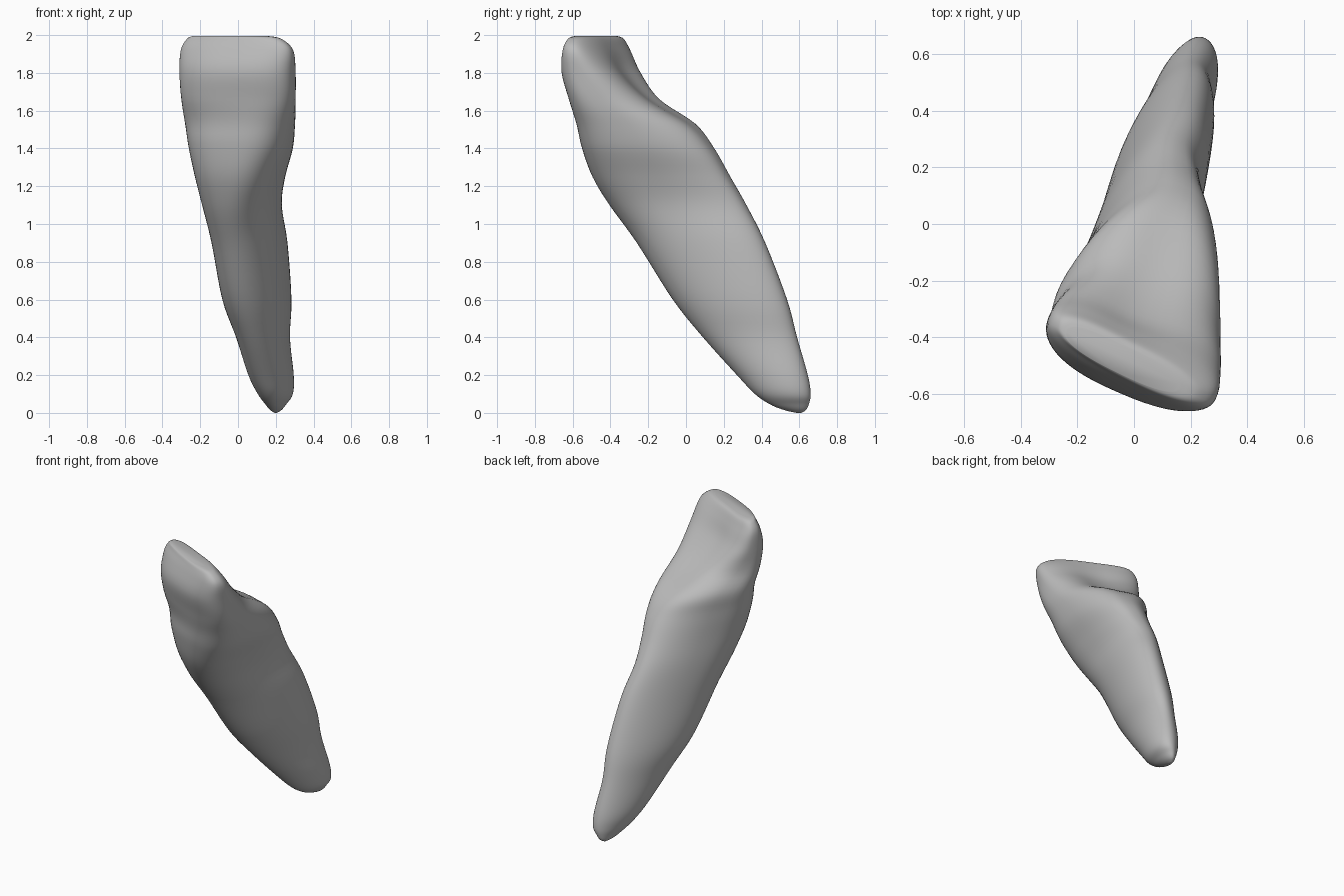
import bpy, bmesh, math

cube = bpy.data.objects.get("Cube")
if cube:
    bpy.data.objects.remove(cube, do_unlink=True)

TURN = math.radians(22)   # the tooth is twisted about the vertical
SIDES = 64
STEPS = 5

# Outline of the tooth: height, left/right limits, front/back limits
OUTLINE = [
    (0.0, .195, .205, .585, .61),
    (.015, .17, .23, .52, .635),
    (.045, .145, .255, .445, .65),
    (.1, .105, .29, .365, .66),
    (.2, .055, .295, .27, .645),
    (.4, -.01, .275, .09, .588),
    (.6, -.083, .283, -.07, .535),
    (.9, -.14, .262, -.26, .42),
    (1.1, -.19, .232, -.405, .32),
    (1.25, -.228, .25, -.495, .235),
    (1.4, -.26, .29, -.55, .15),
    (1.53, -.28, .302, -.58, .05),
    (1.66, -.3, .305, -.62, -.14),
    (1.8, -.31, .305, -.658, -.24),
    (1.92, -.303, .292, -.653, -.295),
    (1.98, -.27, .23, -.625, -.33),
    (1.995, -.24, .16, -.59, -.365),
]

# Section character: height, depth to width, narrowing to the back,
# hollow in the back, roundness
SECTION = [
    (0, 1.6, 0, 0, 1),
    (.5, 2, .1, 0, 1),
    (.95, 2.1, .15, 0, .95),
    (1.2, 1.75, .28, 0, .82),
    (1.45, 1.25, .3, .02, .8),
    (1.65, .75, .22, .2, .8),
    (1.82, .45, .03, .3, .8),
    (2, .2, 0, .1, .8),
]


def spline(a, b, c, d, t):
    return b + t * (c - a + t * (2 * a - 5 * b + 4 * c - d + t * (3 * (b - c) + d - a))) / 2


def between(table, i, t):
    """Smooth row of a table, a fraction t past row i."""
    last = len(table) - 1
    around = [table[min(max(i + k, 0), last)] for k in (-1, 0, 1, 2)]
    return [spline(*column, t) for column in zip(*around)]


def section_at(z):
    i = max(k for k, row in enumerate(SECTION[:-1]) if row[0] <= max(z, 0))
    low, high = SECTION[i][0], SECTION[i + 1][0]
    return between(SECTION, i, (max(z, 0) - low) / (high - low))[1:]


def soften(value, power):
    return math.copysign(abs(value) ** power, value)


def fit(values, low, high):
    small, large = min(values), max(values)
    return [low + (v - small) / (large - small) * (high - low) for v in values]


def ring(z, x0, x1, y0, y1):
    """Rounded, turned section stretched to the outline limits."""
    depth, taper, hollow, power = section_at(z)
    xs, ys = [], []
    for i in range(SIDES):
        angle = math.tau * i / SIDES
        u, v = soften(math.cos(angle), power), soften(math.sin(angle), power)
        if v > 0:
            v *= 1 - hollow * math.exp(-((u + .15) / .55) ** 2)
        u *= 1 - taper * v
        v *= depth
        xs.append(u * math.cos(TURN) + v * math.sin(TURN))
        ys.append(v * math.cos(TURN) - u * math.sin(TURN))
    return [(x, y, z) for x, y in zip(fit(xs, x0, x1), fit(ys, y0, y1))]


# Smooth the outline between its levels
levels = [between(OUTLINE, i, s / STEPS)
          for i in range(len(OUTLINE) - 1) for s in range(STEPS)]
levels.append(OUTLINE[-1])

# Loft the root and crown as one skin
bm = bmesh.new()
rings = [[bm.verts.new(p) for p in ring(*level)] for level in levels]
for lower, upper in zip(rings, rings[1:]):
    for i in range(SIDES):
        j = (i + 1) % SIDES
        bm.faces.new((lower[i], lower[j], upper[j], upper[i]))

# Close the root tip and the biting edge
bm.faces.new(rings[0][::-1])
bm.faces.new(rings[-1])
bmesh.ops.recalc_face_normals(bm, faces=bm.faces)
for face in bm.faces:
    face.smooth = True

mesh = bpy.data.meshes.new("tooth")
bm.to_mesh(mesh)
bm.free()
tooth = bpy.data.objects.new("tooth", mesh)
bpy.context.collection.objects.link(tooth)

# One plain grey
grey = bpy.data.materials.new("light grey")
grey.use_nodes = True
colour = (.5, .5, .5, 1)
grey.diffuse_color = colour
grey.node_tree.nodes["Principled BSDF"].inputs["Base Color"].default_value = colour
mesh.materials.append(grey)
